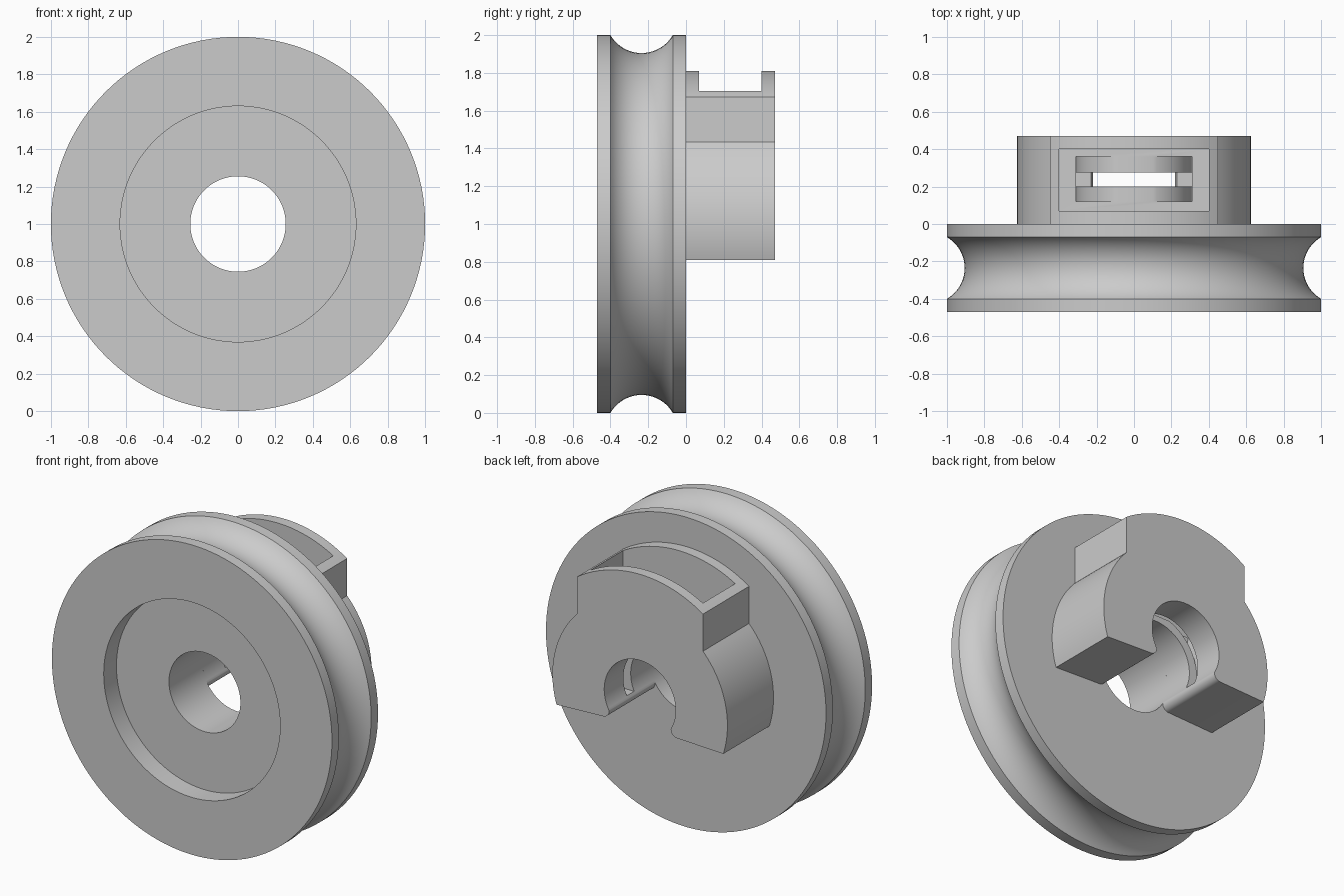
import bpy
import bmesh
from math import sin, cos, pi, radians, sqrt, asin, acos
from mathutils import Vector

if "Cube" in bpy.data.objects:
    bpy.data.objects.remove(bpy.data.objects["Cube"], do_unlink=True)

AXIS_Z = 1.0      # height of the wheel axis
BORE = 0.255
HUB_R = 0.625
CAP_R = 0.81
DEPTH = 0.47

grey = bpy.data.materials.new("light grey")
grey.use_nodes = True
colour = (0.6, 0.6, 0.6, 1)
grey.diffuse_color = colour
grey.node_tree.nodes["Principled BSDF"].inputs["Base Color"].default_value = colour


def arc(cx, cz, r, a0, a1, n):
    """Points on an arc, angles in radians."""
    return [(cx + r * cos(a0 + (a1 - a0) * i / n),
             cz + r * sin(a0 + (a1 - a0) * i / n)) for i in range(n + 1)]


def finish(bm, name):
    bmesh.ops.recalc_face_normals(bm, faces=bm.faces)
    mesh = bpy.data.meshes.new(name)
    bm.to_mesh(mesh)
    bm.free()
    mesh.materials.append(grey)
    ob = bpy.data.objects.new(name, mesh)
    bpy.context.collection.objects.link(ob)
    return ob


def prism(name, outline, y0, y1):
    """Extrude an x-z outline along y."""
    bm = bmesh.new()
    face = bm.faces.new([bm.verts.new((x, y0, z)) for x, z in outline])
    ext = bmesh.ops.extrude_face_region(bm, geom=[face])
    verts = [g for g in ext["geom"] if isinstance(g, bmesh.types.BMVert)]
    bmesh.ops.translate(bm, verts=verts, vec=(0, y1 - y0, 0))
    return finish(bm, name)


def box_outline(hw, z0, z1):
    return [(-hw, z0), (hw, z0), (hw, z1), (-hw, z1)]


def lathe(name, profile, steps=128):
    """Spin a closed (y, radius) profile about the wheel axis."""
    bm = bmesh.new()
    verts = [bm.verts.new((0, y, AXIS_Z + r)) for y, r in profile]
    edges = [bm.edges.new((verts[i - 1], verts[i])) for i in range(len(verts))]
    bmesh.ops.spin(bm, geom=verts + edges, cent=(0, 0, AXIS_Z), axis=(0, 1, 0),
                   angle=2 * pi, steps=steps)
    bmesh.ops.remove_doubles(bm, verts=bm.verts, dist=0.0001)
    return finish(bm, name)


def cut(target, cutter):
    mod = target.modifiers.new("cut", "BOOLEAN")
    mod.operation = "DIFFERENCE"
    mod.solver = "EXACT"
    mod.object = cutter
    bpy.context.view_layer.objects.active = target
    bpy.ops.object.modifier_apply(modifier=mod.name)
    bpy.data.objects.remove(cutter, do_unlink=True)


# Grooved wheel with a round recess in its front
half, sag = 0.165, 0.095
groove_r = (half ** 2 + sag ** 2) / (2 * sag)
spread = asin(half / groove_r)
groove = arc(-DEPTH / 2, 1 - sag + groove_r, groove_r,
             -pi / 2 - spread, -pi / 2 + spread, 20)
wheel = lathe("grooved_wheel",
              [(-DEPTH + 0.13, BORE), (-DEPTH + 0.13, 0.63), (-DEPTH, 0.63), (-DEPTH, 1)]
              + groove + [(0, 1), (0, BORE)])

# Hub: open below, rounded lips beside the bore, raised curved cap on top
cap_x = 0.45
lip_r = 0.045
lip_x, lip_z = 0.265, 0.868
right = arc(0, AXIS_Z, CAP_R, pi / 2, acos(cap_x / CAP_R), 20)
right += arc(0, AXIS_Z, HUB_R, acos(cap_x / HUB_R), -asin(0.19 / HUB_R), 24)
right += arc(lip_x, lip_z, lip_r, -pi / 2, -pi, 8)
right += arc(0, AXIS_Z, BORE, -radians(30), pi / 2, 40)
left = [(-x, z) for x, z in reversed(right[1:-1])]
hub = prism("hub", right + left, 0, DEPTH)

# Pocket in the cap
floor_z = 1.293
cut(hub, prism("pocket_cutter", box_outline(0.4, floor_z, 2), 0.07, 0.4))

# Wedge-shaped wells either side of the rounded bridge
ring_r = 0.31
wedge = arc(0, AXIS_Z, ring_r, radians(71), radians(6), 16)
wedge += [(ring_r, floor_z + 0.02), (wedge[0][0], floor_z + 0.02)]
for side in (1, -1):
    cut(hub, prism("well_cutter", [(side * x, z) for x, z in wedge], 0.12, 0.36))

# Slot through the bridge into the bore
cut(hub, prism("slot_cutter", box_outline(ring_r + 0.001, 0.89, floor_z + 0.05), 0.2, 0.275))

# Smooth curved walls, sharp edges kept
for ob in (wheel, hub):
    bpy.ops.object.select_all(action="DESELECT")
    ob.select_set(True)
    bpy.context.view_layer.objects.active = ob
    bpy.ops.object.shade_smooth_by_angle(angle=radians(25))
